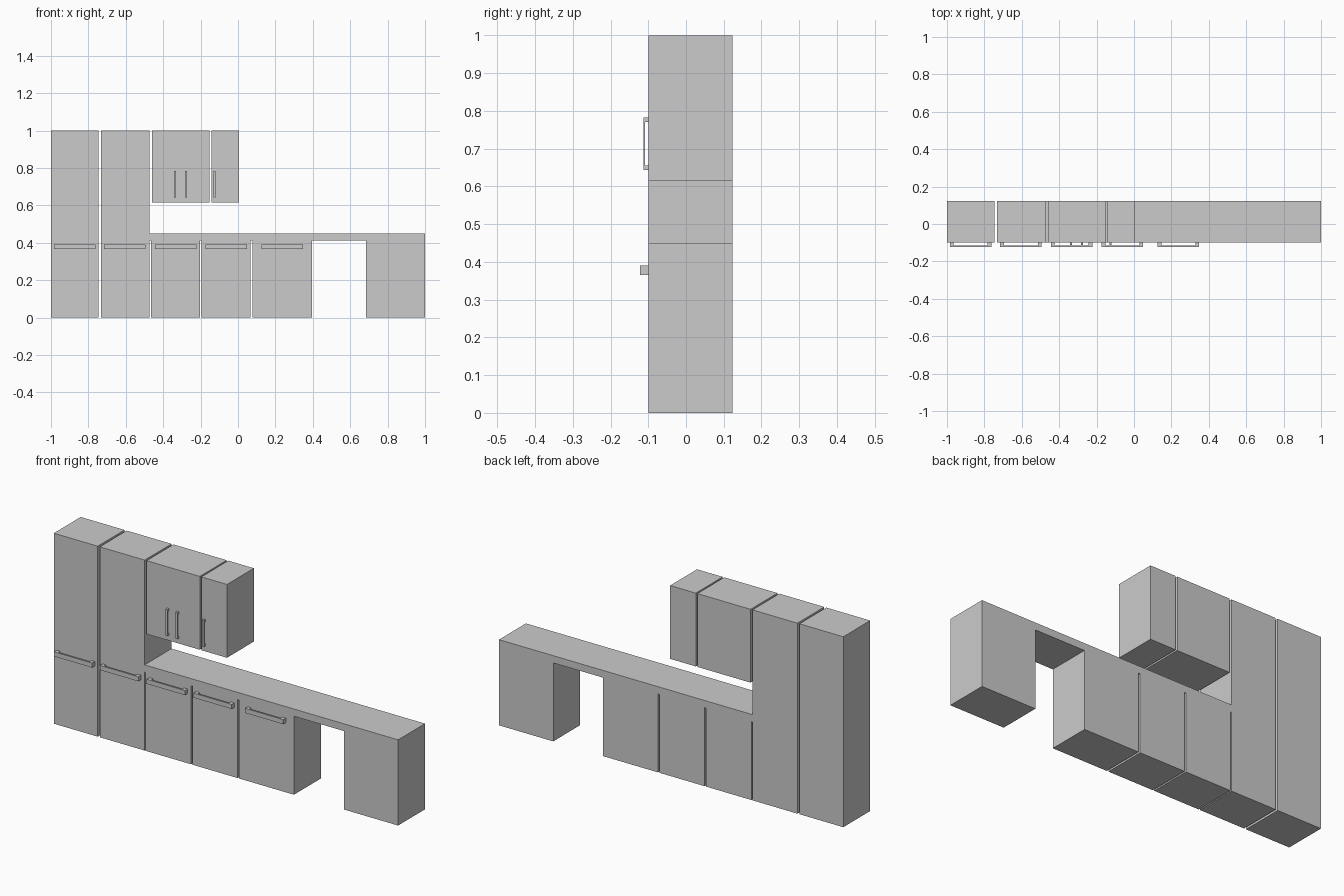
import bpy, bmesh
from mathutils import Vector

if "Cube" in bpy.data.objects:
    bpy.data.objects.remove(bpy.data.objects["Cube"])

FRONT, BACK = -0.10, 0.123


def extrude(name, points, offset):
    """Solid made by sweeping a flat outline along an offset."""
    bm = bmesh.new()
    face = bm.faces.new([bm.verts.new(p) for p in points])
    new = bmesh.ops.extrude_face_region(bm, geom=[face])["geom"]
    moved = [g for g in new if isinstance(g, bmesh.types.BMVert)]
    bmesh.ops.translate(bm, verts=moved, vec=Vector(offset))
    bmesh.ops.recalc_face_normals(bm, faces=bm.faces)
    mesh = bpy.data.meshes.new(name)
    bm.to_mesh(mesh)
    bm.free()
    obj = bpy.data.objects.new(name, mesh)
    bpy.context.collection.objects.link(obj)
    return obj


def front_profile(name, outline):
    """Outline drawn in x/z, given the full cabinet depth."""
    return extrude(name, [(x, FRONT, z) for x, z in outline], (0, BACK - FRONT, 0))


def cabinet(name, x0, x1, z0, z1):
    return front_profile(name, [(x0, z0), (x1, z0), (x1, z1), (x0, z1)])


def handle_outline(a0, a1, depth, bar, foot):
    """U-shaped handle: a bar with a foot at each end."""
    out, inner = FRONT - depth, FRONT - depth + bar
    return [(a0, FRONT), (a0, out), (a1, out), (a1, FRONT),
            (a1 - foot, FRONT), (a1 - foot, inner), (a0 + foot, inner), (a0 + foot, FRONT)]


# Tall cabinets
for i, (x0, x1) in enumerate([(-1.0, -0.745), (-0.733, -0.472)]):
    cabinet(f"tall_cabinet_{i + 1}", x0, x1, 0, 1)

# Wall cabinets
for i, (x0, x1) in enumerate([(-0.461, -0.306), (-0.306, -0.152), (-0.143, 0.006)]):
    cabinet(f"wall_cabinet_{i + 1}", x0, x1, 0.615, 1)

# Base cabinets joined with the worktop, with slots and an appliance opening
base = [(-0.466, -0.203), (-0.195, 0.067), (0.077, 0.395), (0.685, 1.0)]
outline = [(1.0, 0.45), (-0.472, 0.45), (-0.472, 0.412)]
for x0, x1 in base:
    outline += [(x0, 0.412), (x0, 0), (x1, 0)]
    if x1 < 1.0:
        outline.append((x1, 0.412))
front_profile("base_cabinets_with_worktop", outline)

# Horizontal handles
for i, x in enumerate([-0.984, -0.716, -0.445, -0.173, 0.126]):
    pts = [(a, y, 0.366) for a, y in handle_outline(x, x + 0.222, 0.022, 0.008, 0.02)]
    extrude(f"base_handle_{i + 1}", pts, (0, 0, 0.024))

# Vertical handles
for i, x in enumerate([-0.342, -0.283, -0.130]):
    pts = [(x, y, a) for a, y in handle_outline(0.643, 0.783, 0.013, 0.004, 0.012)]
    extrude(f"wall_handle_{i + 1}", pts, (0.011, 0, 0))
